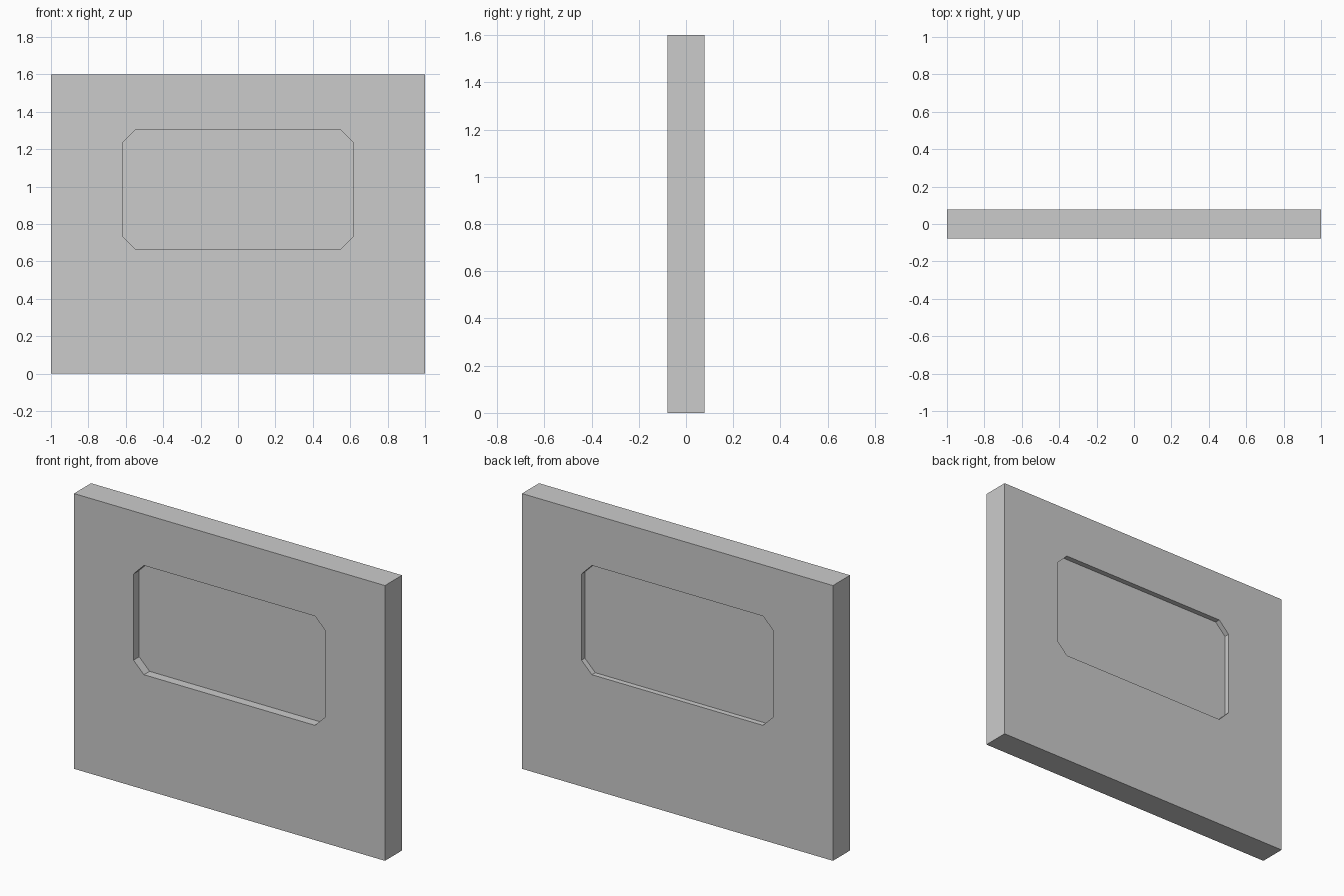
import bpy

if "Cube" in bpy.data.objects:
    bpy.data.objects.remove(bpy.data.objects["Cube"])

W, H, T = 2.0, 1.6, 0.157            # wall size
HX, Z0, Z1, C = 0.617, 0.667, 1.302, 0.067   # opening half width, bottom, top, corner cut


def prism(name, outline, y0, y1):
    """Extrude an x-z outline from y0 to y1."""
    n = len(outline)
    verts = [(x, y, z) for y in (y0, y1) for x, z in outline]
    faces = [list(range(n)), list(range(2 * n - 1, n - 1, -1))]
    faces += [[i, i + n, (i + 1) % n + n, (i + 1) % n] for i in range(n)]
    mesh = bpy.data.meshes.new(name)
    mesh.from_pydata(verts, [], faces)
    obj = bpy.data.objects.new(name, mesh)
    bpy.context.collection.objects.link(obj)
    return obj


# Opening outline with cut corners
right = [(HX - C, Z0), (HX, Z0 + C), (HX, Z1 - C), (HX - C, Z1)]
opening = right + [(-x, z) for x, z in reversed(right)]

# Wall panel with the opening cut through
wall = prism("wall_panel", [(-W / 2, 0), (W / 2, 0), (W / 2, H), (-W / 2, H)], -T / 2, T / 2)
cutter = prism("opening_cutter", opening, -T, T)
mod = wall.modifiers.new("opening", 'BOOLEAN')
mod.operation, mod.solver, mod.object = 'DIFFERENCE', 'EXACT', cutter
bpy.context.view_layer.objects.active = wall
bpy.ops.object.modifier_apply(modifier=mod.name)
bpy.data.objects.remove(cutter)

# Window pane, set deeper from the front than from the back
prism("window_pane", opening, -T / 2 + 0.052, T / 2 - 0.031)
